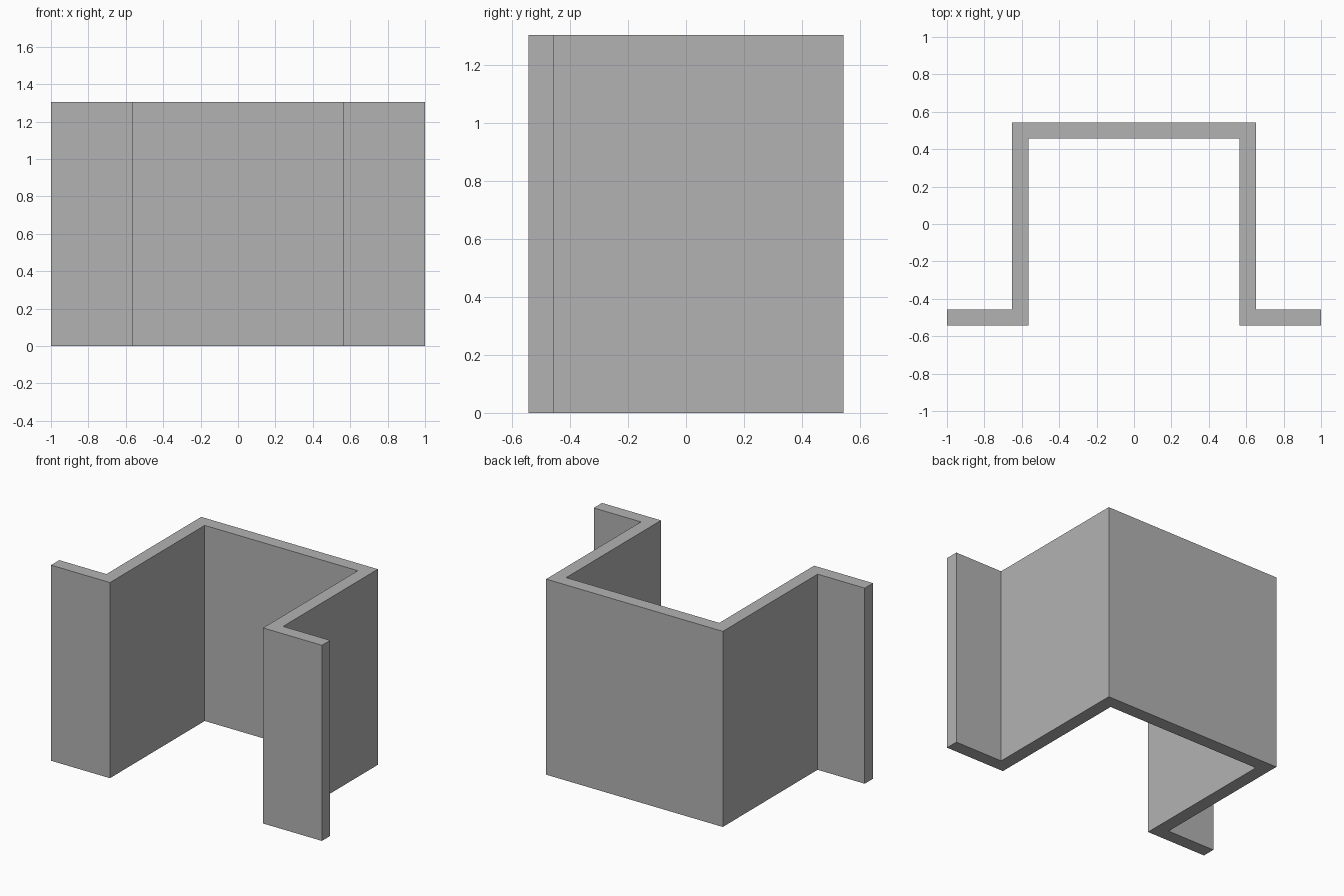
import bpy
import bmesh

cube = bpy.data.objects.get("Cube")
if cube:
    bpy.data.objects.remove(cube, do_unlink=True)

HEIGHT = 1.305
WALL = 0.087
OUTER = 0.652      # half width of the channel
DEPTH = 0.543      # half depth
INNER = OUTER - WALL

# Plain grey material
grey = bpy.data.materials.new("plain_grey")
grey.use_nodes = True
colour = (0.45, 0.45, 0.45, 1)
grey.diffuse_color = colour
grey.node_tree.nodes["Principled BSDF"].inputs["Base Color"].default_value = colour

# Half of the hat-shaped section, from the back wall round to the flange
half = [
    (OUTER, DEPTH),
    (OUTER, WALL - DEPTH),
    (1, WALL - DEPTH),
    (1, -DEPTH),
    (INNER, -DEPTH),
    (INNER, DEPTH - WALL),
]
section = half + [(-x, y) for x, y in reversed(half)]

# Extrude the section upwards into the channel
bm = bmesh.new()
base = bm.faces.new([bm.verts.new((x, y, 0)) for x, y in section])
top = bmesh.ops.extrude_face_region(bm, geom=[base], use_keep_orig=True)["geom"]
bmesh.ops.translate(bm, vec=(0, 0, HEIGHT),
                    verts=[v for v in top if isinstance(v, bmesh.types.BMVert)])
bmesh.ops.recalc_face_normals(bm, faces=bm.faces)

mesh = bpy.data.meshes.new("hat_channel")
bm.to_mesh(mesh)
bm.free()
mesh.materials.append(grey)
channel = bpy.data.objects.new("hat_channel", mesh)
bpy.context.collection.objects.link(channel)
